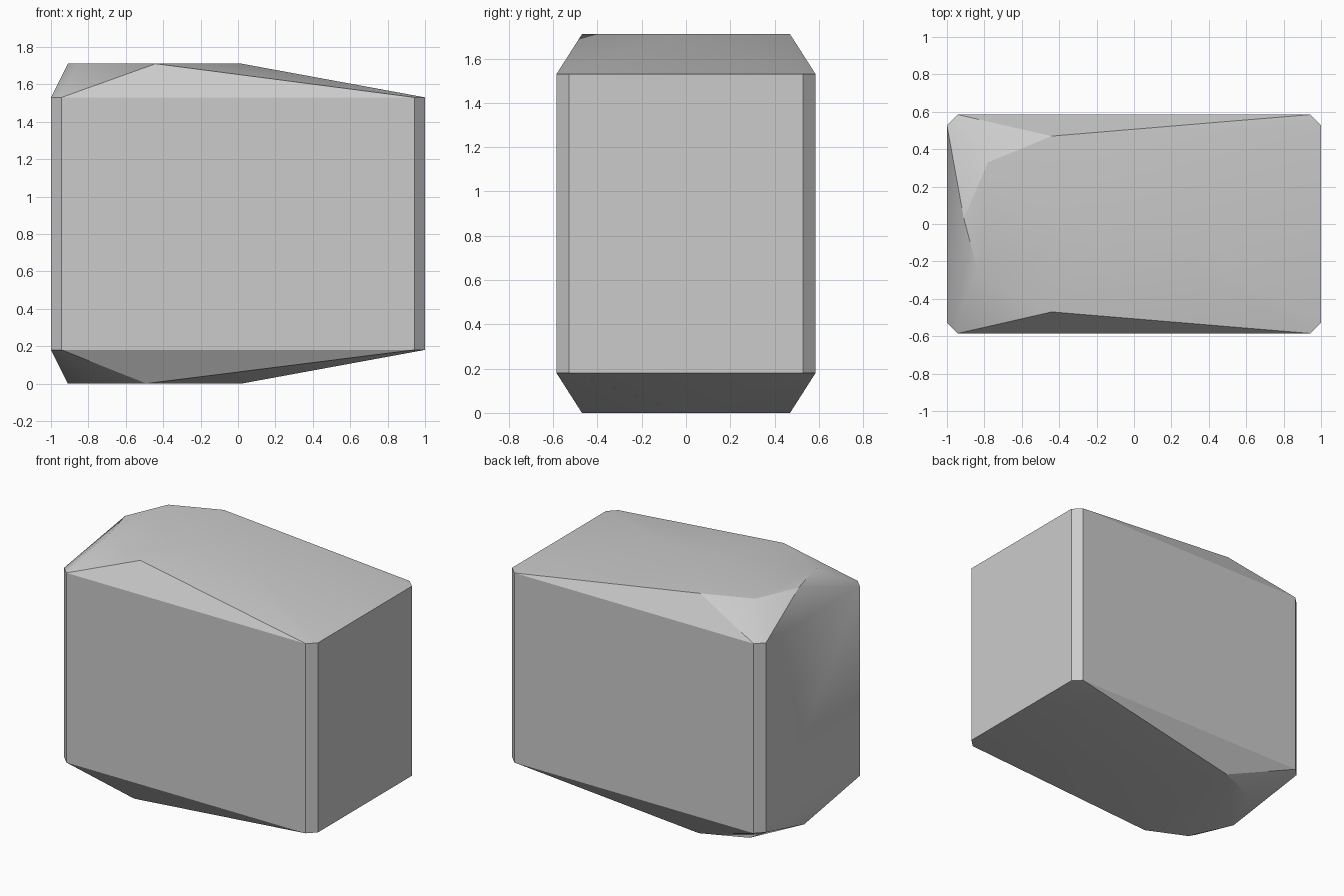
import bpy, bmesh, math

cube = bpy.data.objects.get("Cube")
if cube:
    bpy.data.objects.remove(cube, do_unlink=True)

HALF_X, HALF_Y, HEIGHT = 1.0, 0.585, 1.71
CUT = 0.057          # chamfer of the upright corners
WALL_LOW, WALL_HIGH = 0.18, 1.53

# outline of the upright walls: a rectangle with cut corners
outline = []
for sx in (-1, 1):
    for sy in (-1, 1):
        outline.append((sx * HALF_X, sy * (HALF_Y - CUT)))
        outline.append((sx * (HALF_X - CUT), sy * HALF_Y))

# corners of the flat facets at the top and the bottom
top_facet = [(-0.44, -0.47), (0.02, -0.03), (-0.44, 0.47),
             (-0.78, 0.33), (-0.91, 0.03), (-0.83, -0.27)]
bottom_facet = [(-0.49, -0.47), (0.02, 0.0), (-0.43, 0.47),
                (-0.74, 0.34), (-0.91, -0.03), (-0.77, -0.34)]

rings = [(bottom_facet, 0), (outline, WALL_LOW),
         (outline, WALL_HIGH), (top_facet, HEIGHT)]

# faceted block: the hull stretched over all four rings
bm = bmesh.new()
for ring, z in rings:
    for x, y in ring:
        bm.verts.new((x, y, z))
bmesh.ops.convex_hull(bm, input=bm.verts)
bmesh.ops.dissolve_limit(bm, angle_limit=math.radians(0.5),
                         verts=bm.verts, edges=bm.edges)
bmesh.ops.recalc_face_normals(bm, faces=bm.faces)
mesh = bpy.data.meshes.new("faceted_block")
bm.to_mesh(mesh)
bm.free()

block = bpy.data.objects.new("faceted_block", mesh)
bpy.context.collection.objects.link(block)

# plain grey
grey = bpy.data.materials.new("plain_grey")
grey.use_nodes = True
colour = (0.6, 0.6, 0.6, 1)
grey.diffuse_color = colour
grey.node_tree.nodes["Principled BSDF"].inputs["Base Color"].default_value = colour
mesh.materials.append(grey)

# soft shading across the shallow edges
bpy.ops.object.select_all(action="DESELECT")
block.select_set(True)
bpy.context.view_layer.objects.active = block
bpy.ops.object.shade_smooth_by_angle(angle=math.radians(30))
